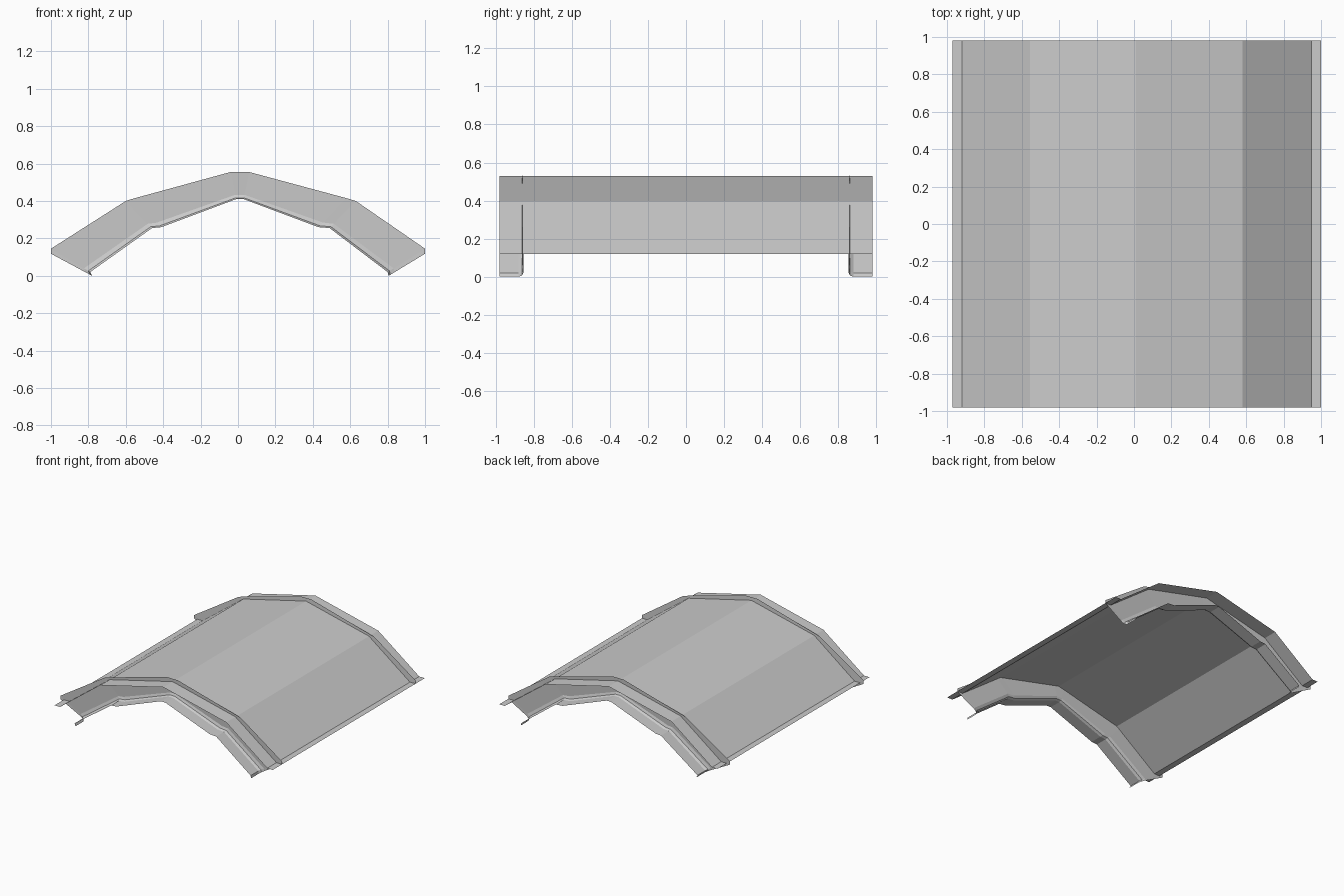
import bpy

if "Cube" in bpy.data.objects:
    bpy.data.objects.remove(bpy.data.objects["Cube"])


def strip_mesh(name, rows):
    """Skin a grid of points (one row per station) into an open sheet."""
    n = len(rows[0])
    verts = [p for row in rows for p in row]
    faces = [(i * n + j, (i + 1) * n + j, (i + 1) * n + j + 1, i * n + j + 1)
             for i in range(len(rows) - 1) for j in range(n - 1)]
    mesh = bpy.data.meshes.new(name)
    mesh.from_pydata(verts, [], faces)
    mesh.update()
    obj = bpy.data.objects.new(name, mesh)
    bpy.context.collection.objects.link(obj)
    return obj


# Folded roof sheet with flat eave lips
profile = [(-0.97, 0.12), (-0.92, 0.12), (-0.555, 0.395), (0.012, 0.53),
           (0.58, 0.395), (0.95, 0.12), (1.0, 0.12)]
strip_mesh("roof_sheet", [[(x, -0.98, z), (x, 0.98, z)] for x, z in profile])

# Gable trim stations: upper edge x, z and lower edge x, z
stations = [(-1.0, 0.118, -0.78, 0.0), (-1.0, 0.145, -0.79, 0.02),
            (-0.60, 0.40, -0.46, 0.255), (-0.57, 0.41, -0.41, 0.26),
            (-0.04, 0.555, -0.01, 0.41), (0.06, 0.555, 0.03, 0.41),
            (0.58, 0.415, 0.43, 0.26), (0.63, 0.40, 0.49, 0.255),
            (1.0, 0.145, 0.80, 0.02), (1.0, 0.118, 0.805, 0.0)]

# Cross-section: fraction from lower to upper edge, distance from centre
section = [(1.0, 0.862), (0.16, 0.855), (0.05, 0.862), (0.0, 0.88), (0.0, 0.98)]


def gable_trim(name, side):
    rows = []
    for xt, zt, xb, zb in stations:
        rows.append([(xb + (xt - xb) * f, side * y, zb + (zt - zb) * f)
                     for f, y in section])
    return strip_mesh(name, rows)


gable_trim("front_gable_trim", -1)
gable_trim("back_gable_trim", 1)
